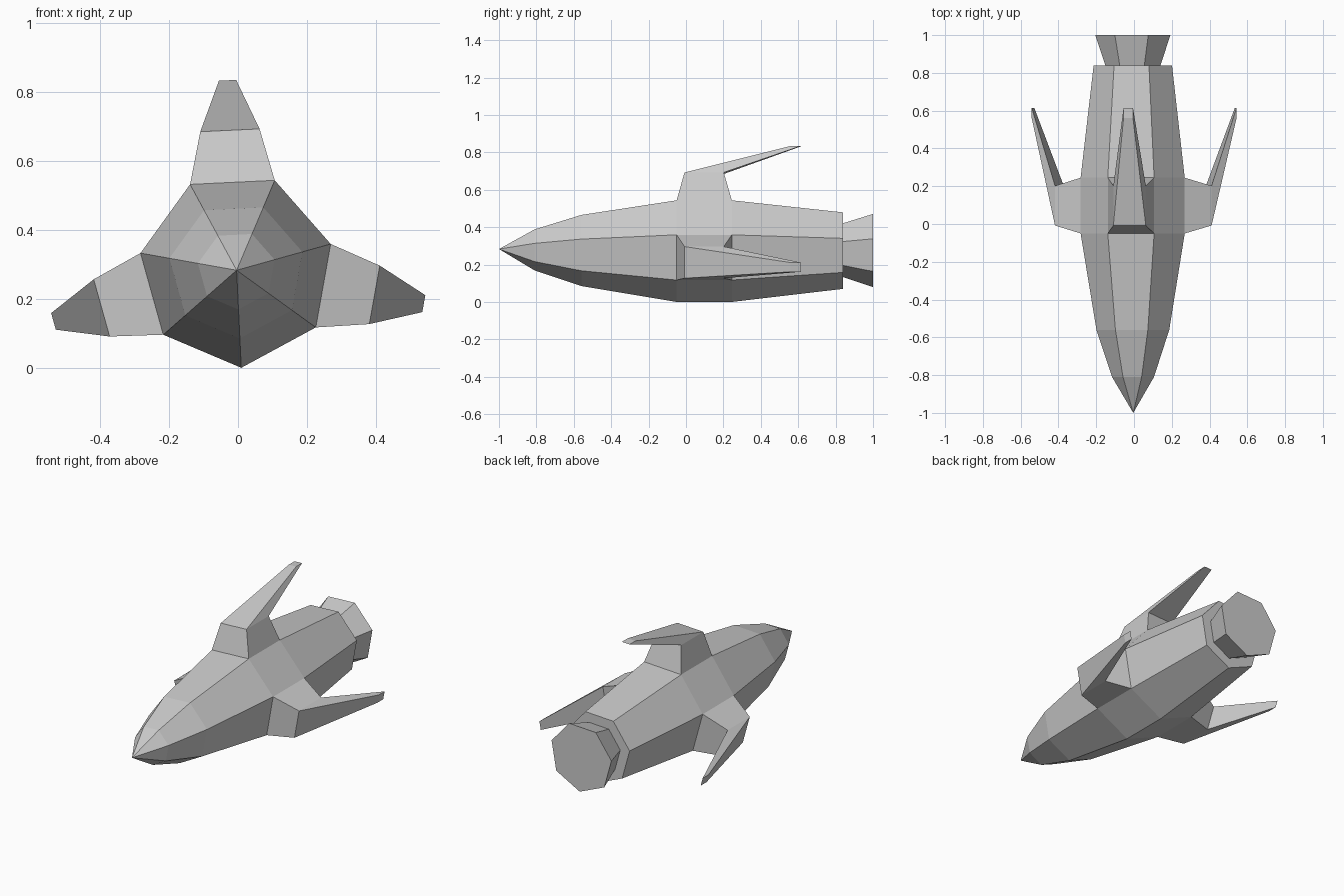
import bpy, bmesh, math
from mathutils import Vector

if "Cube" in bpy.data.objects:
    bpy.data.objects.remove(bpy.data.objects["Cube"], do_unlink=True)

SIDES = 7
STEP = math.tau / SIDES
START = math.radians(15.6)
AXIS = Vector((-0.004, 0, 0.283))      # centre line of the hull
RADIUS = 0.283
APOTHEM = RADIUS * math.cos(STEP / 2)
HALF_SIDE = RADIUS * math.sin(STEP / 2)

grey = bpy.data.materials.new("hull grey")
grey.use_nodes = True
colour = (0.6, 0.6, 0.6, 1)
grey.diffuse_color = colour
grey.node_tree.nodes["Principled BSDF"].inputs["Base Color"].default_value = colour


def loft(name, rings, cap_end=False, skip=()):
    """Join rings of points with quads; skip holds (ring, side) panels left open."""
    bm = bmesh.new()
    loops = [[bm.verts.new(p) for p in ring] for ring in rings]
    count = len(loops[0])
    for r, (a, b) in enumerate(zip(loops, loops[1:])):
        for i in range(count):
            j = (i + 1) % count
            if (r, i) not in skip:
                bm.faces.new((a[i], a[j], b[j], b[i]))
    if cap_end:
        bm.faces.new(loops[-1])
    bmesh.ops.remove_doubles(bm, verts=bm.verts, dist=0.0001)
    bmesh.ops.recalc_face_normals(bm, faces=bm.faces)
    mesh = bpy.data.meshes.new(name)
    bm.to_mesh(mesh)
    bm.free()
    mesh.materials.append(grey)
    obj = bpy.data.objects.new(name, mesh)
    bpy.context.collection.objects.link(obj)


def heptagon(y, radius):
    return [AXIS + Vector((radius * math.cos(START + i * STEP), y,
                           radius * math.sin(START + i * STEP))) for i in range(SIDES)]


def fin_ring(angle, distance, half_width, front, back):
    out = Vector((math.cos(angle), 0, math.sin(angle)))
    across = Vector((-out.z, 0, out.x)) * half_width
    centre = AXIS + out * distance
    return [centre + across * s + Vector((0, y, 0))
            for s, y in ((-1, front), (1, front), (1, back), (-1, back))]


# Hull panels that carry a fin, on the middle section
fin_sides = {"top_fin": 1, "right_fin": 3, "left_fin": 6}

# Hull from nose point to rear rim
hull = [(-1, 0), (-0.81, 0.114), (-0.56, 0.198), (-0.05, RADIUS),
        (0.245, RADIUS), (0.84, 0.213), (0.84, 0.15)]
loft("hull", [heptagon(y, r) for y, r in hull],
     skip={(3, side) for side in fin_sides.values()})

# Flared exhaust nozzle
loft("nozzle", [heptagon(0.84, 0.15), heptagon(1, 0.204)], cap_end=True)

# Three fins: a tapered root block, then a swept-back blade
for name, side in fin_sides.items():
    angle = START + (side + 0.5) * STEP
    loft(name, [fin_ring(angle, APOTHEM, HALF_SIDE, -0.05, 0.245),
                fin_ring(angle, 0.406, 0.086, -0.008, 0.202),
                fin_ring(angle, 0.551, 0.025, 0.56, 0.615)], cap_end=True)
